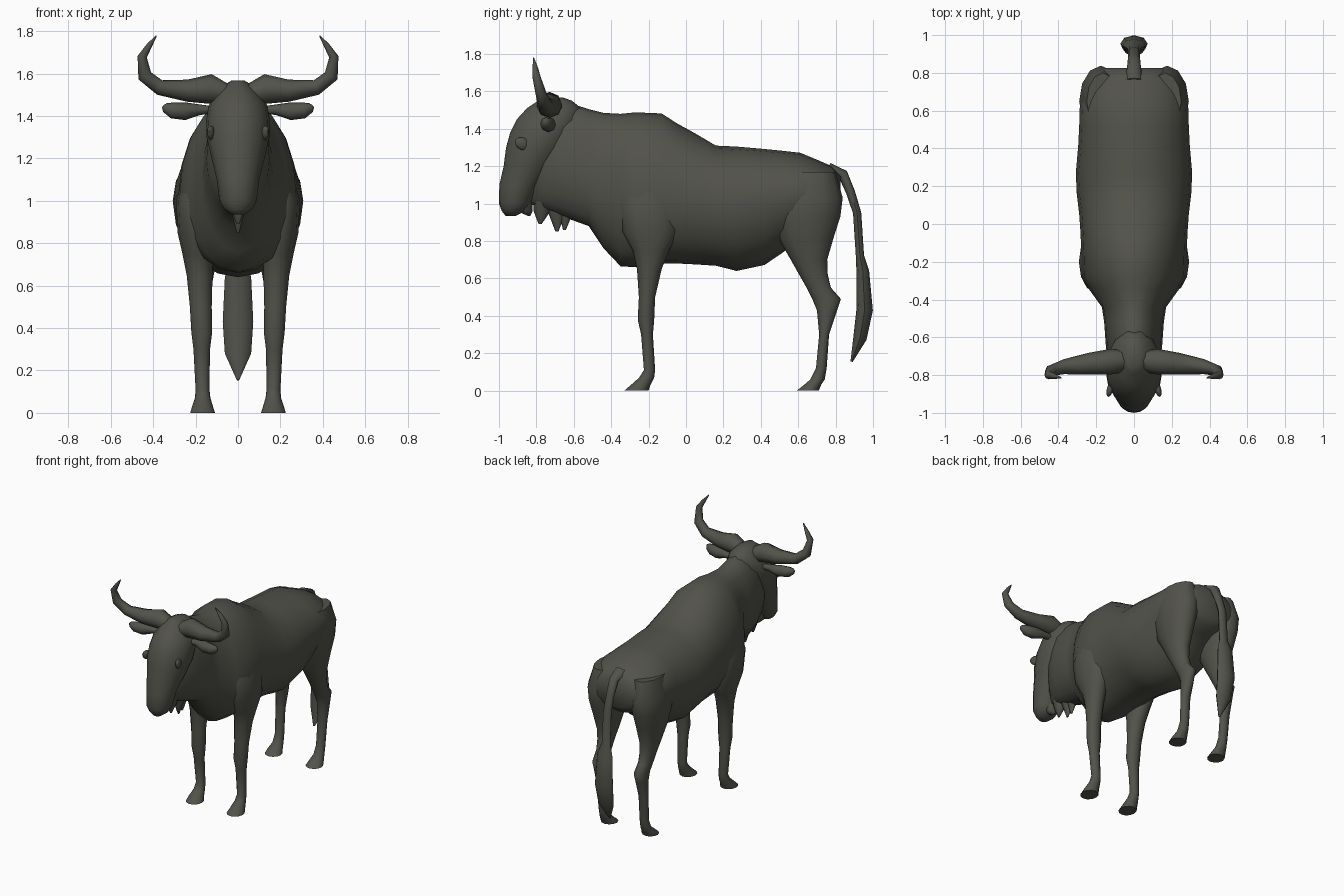
import bpy, bmesh, math
from mathutils import Vector

hide = bpy.data.materials.new("dark_hide")
hide.diffuse_color = (0.085, 0.085, 0.07, 1)
TAU = 2 * math.pi


def finish(name, bm, angle=60):
    bmesh.ops.recalc_face_normals(bm, faces=bm.faces)
    me = bpy.data.meshes.new(name)
    bm.to_mesh(me)
    bm.free()
    me.materials.append(hide)
    ob = bpy.data.objects.new(name, me)
    bpy.context.collection.objects.link(ob)
    bpy.ops.object.select_all(action='DESELECT')
    ob.select_set(True)
    bpy.context.view_layer.objects.active = ob
    bpy.ops.object.shade_smooth_by_angle(angle=math.radians(angle))
    return ob


def loft(name, rings, angle=60):
    """Skin a list of point rings and close both ends."""
    bm = bmesh.new()
    vs = [[bm.verts.new(p) for p in r] for r in rings]
    n = len(rings[0])
    for a, b in zip(vs, vs[1:]):
        for i in range(n):
            j = (i + 1) % n
            bm.faces.new((a[i], a[j], b[j], b[i]))
    bm.faces.new(vs[0])
    bm.faces.new(vs[-1])
    return finish(name, bm, angle)


def upright_ring(y, top, bot, w, mid, n=20):
    pts = []
    for i in range(n):
        c, s = math.cos(TAU * i / n), math.sin(TAU * i / n)
        pts.append((w * s, y, mid + c * ((top - mid) if c > 0 else (mid - bot))))
    return pts


def flat_ring(z, y0, y1, x0, x1, n=12, tilt=0):
    pts = []
    for i in range(n):
        c, s = math.cos(TAU * i / n), math.sin(TAU * i / n)
        pts.append(((x0 + x1) / 2 + (x1 - x0) / 2 * s,
                    (y0 + y1) / 2 + (y1 - y0) / 2 * c, z + tilt * c))
    return pts


def tube(name, path, side, n=8):
    """path rows: x, y, z, radius along side, radius across."""
    pts = [Vector(p[:3]) for p in path]
    side = Vector(side)
    rings = []
    for k, p in enumerate(path):
        t = pts[min(k + 1, len(pts) - 1)] - pts[max(k - 1, 0)]
        across = t.cross(side).normalized()
        rings.append([pts[k] + side * p[3] * math.cos(TAU * i / n)
                      + across * p[4] * math.sin(TAU * i / n) for i in range(n)])
    return loft(name, rings)


# Torso and neck: y, top, bottom, half width, height of widest point
torso = [
    (-.84, 1.42, 1.0, .05, 1.2), (-.76, 1.52, .97, .11, 1.22),
    (-.66, 1.55, .93, .148, 1.2), (-.52, 1.505, .88, .158, 1.15),
    (-.44, 1.485, .76, .17, 1.1), (-.35, 1.48, .665, .235, 1.06),
    (-.27, 1.488, .66, .275, 1.03), (-.13, 1.482, .68, .28, 1.03),
    (-.05, 1.43, .68, .283, 1.03), (.05, 1.375, .675, .29, 1.03),
    (.16, 1.31, .668, .303, 1.0), (.27, 1.305, .64, .308, 1.0),
    (.42, 1.292, .672, .295, 1.02), (.52, 1.282, .74, .29, 1.04),
    (.61, 1.272, .82, .288, 1.05), (.7, 1.235, .88, .27, 1.05),
    (.78, 1.2, .9, .225, 1.05), (.825, 1.15, .95, .16, 1.05),
]
loft("torso", [upright_ring(*r) for r in torso])

# Head: z, front y, back y, half width
head = [
    (.935, -.965, -.91, .03), (.96, -.985, -.86, .065), (1.0, -1.0, -.83, .088),
    (1.1, -.998, -.78, .1), (1.2, -.975, -.7, .125), (1.3, -.962, -.62, .148),
    (1.38, -.94, -.58, .15), (1.45, -.905, -.56, .138), (1.51, -.85, -.56, .1),
    (1.55, -.79, -.61, .06), (1.568, -.77, -.66, .03),
]
loft("head", [flat_ring(z, a, b, -w, w, 16) for z, a, b, w in head])

# Throat beard: hanging tufts, y centre, tip y, tip z, half length
for k, (y, ty, tz, h) in enumerate([(-.86, -.84, .935, .04), (-.77, -.78, .89, .045),
                                    (-.69, -.69, .85, .05), (-.64, -.65, .86, .04)]):
    loft("beard_tuft_%d" % (k + 1), [
        flat_ring(1.06, y - h, y + h, -.06, .06, 8),
        flat_ring(.96, y - h, y + h, -.035, .035, 8),
        flat_ring(tz, ty - .008, ty + .008, -.006, .006, 8)])

# Legs: z, front y, back y, inner x, outer x
front_leg = [
    (1.15, -.34, -.06, .12, .25), (1.0, -.36, -.04, .12, .292),
    (.85, -.34, -.04, .12, .285), (.75, -.285, -.09, .118, .262),
    (.65, -.262, -.13, .12, .242), (.5, -.252, -.165, .124, .227),
    (.38, -.258, -.17, .122, .22), (.3, -.24, -.177, .132, .21),
    (.11, -.225, -.165, .135, .2), (.07, -.25, -.17, .13, .203),
    (.03, -.295, -.19, .118, .217), (0, -.33, -.2, .108, .225),
]
hind_leg = [
    (1.17, .5, .8, .08, .25), (1.03, .46, .838, .06, .29),
    (.93, .46, .825, .07, .285), (.82, .49, .79, .085, .265),
    (.7, .56, .755, .105, .24), (.62, .605, .758, .12, .225),
    (.55, .645, .775, .125, .217), (.49, .675, .828, .125, .213),
    (.43, .70, .808, .128, .21), (.3, .712, .765, .135, .207),
    (.12, .695, .752, .135, .2), (.06, .665, .742, .13, .203),
    (.03, .63, .722, .118, .217), (0, .592, .71, .108, .225),
]
horn = [(.0, -.72, 1.5, .05, .045), (.06, -.725, 1.505, .06, .05),
        (.13, -.73, 1.528, .068, .07), (.24, -.74, 1.52, .058, .052),
        (.37, -.755, 1.535, .04, .036), (.44, -.775, 1.59, .03, .034),
        (.452, -.8, 1.68, .022, .022), (.42, -.806, 1.73, .014, .014),
        (.385, -.815, 1.78, .003, .003)]
ear = [(.1, -.72, 1.43, .02, .015), (.18, -.725, 1.43, .025, .025),
       (.25, -.735, 1.423, .04, .042), (.31, -.745, 1.427, .035, .038),
       (.345, -.75, 1.44, .02, .022), (.356, -.752, 1.445, .005, .006)]

for s, label in ((1, "left"), (-1, "right")):
    for part, rows in (("front_leg", front_leg), ("hind_leg", hind_leg)):
        loft("%s_%s" % (label, part),
             [flat_ring(z, a, b, s * i, s * o) for z, a, b, i, o in rows])
    for part, rows in (("horn", horn), ("ear", ear)):
        tube("%s_%s" % (label, part), [(s * r[0],) + r[1:] for r in rows], (0, 1, 0))
    # Eye: flattened ball set into the side of the head
    bm = bmesh.new()
    bmesh.ops.create_uvsphere(bm, u_segments=12, v_segments=8, radius=1)
    for v in bm.verts:
        v.co = (s * (.126 + .018 * v.co.x - .01 * v.co.y),
                -.873 + .042 * v.co.y, 1.32 + .034 * v.co.z + .008 * v.co.y * -1)
    finish(label + "_eye", bm)

# Tail with a hanging tuft
tail = [(0, .76, 1.19, .045, .03), (0, .84, 1.155, .036, .028),
        (0, .88, 1.06, .032, .024), (0, .915, .95, .032, .022),
        (0, .93, .72, .035, .022), (0, .945, .64, .062, .034),
        (0, .955, .43, .072, .044), (0, .93, .28, .062, .036),
        (0, .885, .155, .006, .006)]
tube("tail", tail, (1, 0, 0))
